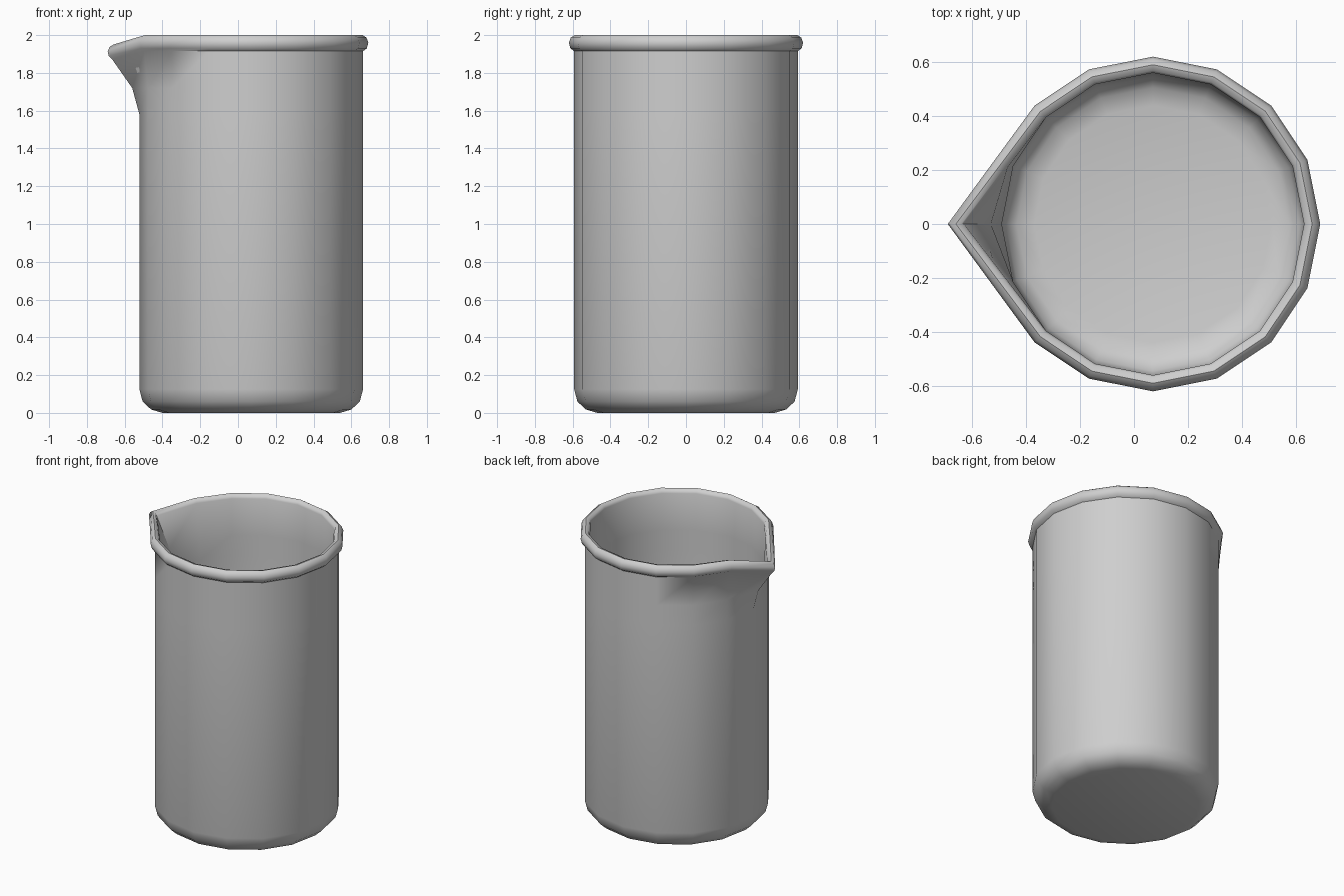
import bpy, bmesh
from math import cos, sin, pi, radians
from mathutils import Vector

cube = bpy.data.objects.get("Cube")
if cube:
    bpy.data.objects.remove(cube)

SIDES = 16
AXIS_X = 0.07            # body axis; the spout reaches further on -x
SPOUT = SIDES // 2       # index of the corner pulled out into the spout

# Closed section, outside bottom to inside floor: radius, height, spout radius, spout drop
PROFILE = [
    (0.47, 0.0, 0, 0), (0.53, 0.018, 0, 0), (0.575, 0.06, 0, 0), (0.592, 0.125, 0, 0),
    (0.592, 1.58, 0, 0), (0.592, 1.72, 0.63, 0),
    # rolled rim
    (0.592, 1.915, 0.735, 0.045), (0.612, 1.93, 0.755, 0.04), (0.62, 1.96, 0.76, 0.045),
    (0.61, 1.987, 0.75, 0.05), (0.59, 2.0, 0.73, 0.05), (0.568, 1.993, 0.71, 0.05),
    (0.56, 1.975, 0.70, 0.05),
    # inner wall and floor
    (0.56, 1.72, 0.60, 0), (0.56, 1.58, 0, 0),
    (0.56, 0.14, 0, 0), (0.545, 0.08, 0, 0), (0.505, 0.045, 0, 0), (0.44, 0.03, 0, 0),
]


def ring_points(radius, height, spout, drop):
    """One ring of corners, with the spout corner and its neighbours pulled out."""
    pts = [Vector((AXIS_X + radius * cos(2 * pi * i / SIDES),
                   radius * sin(2 * pi * i / SIDES), height)) for i in range(SIDES)]
    if spout:
        pts[SPOUT] = Vector((AXIS_X - spout, 0, height - drop))
    if drop:
        for side in (-1, 1):
            p = pts[SPOUT + 2 * side].lerp(pts[SPOUT], 0.466)
            pts[SPOUT + side] = Vector((p.x, p.y, height))
    return pts


# Beaker glass: stacked rings bridged into one shell
bm = bmesh.new()
rings = [[bm.verts.new(p) for p in ring_points(*row)] for row in PROFILE]
for low, high in zip(rings, rings[1:]):
    for i in range(SIDES):
        j = (i + 1) % SIDES
        bm.faces.new((low[i], low[j], high[j], high[i]))
bm.faces.new(rings[0][::-1])
bm.faces.new(rings[-1])
bmesh.ops.recalc_face_normals(bm, faces=bm.faces[:])
mesh = bpy.data.meshes.new("beaker")
bm.to_mesh(mesh)
bm.free()

beaker = bpy.data.objects.new("beaker", mesh)
bpy.context.collection.objects.link(beaker)

# Plain grey
grey = bpy.data.materials.new("light grey")
grey.use_nodes = True
colour = (0.62, 0.62, 0.62, 1)
grey.diffuse_color = colour
grey.node_tree.nodes["Principled BSDF"].inputs["Base Color"].default_value = colour
mesh.materials.append(grey)

# Smooth shading, keeping the spout creases sharp
bpy.ops.object.select_all(action='DESELECT')
beaker.select_set(True)
bpy.context.view_layer.objects.active = beaker
bpy.ops.object.shade_smooth_by_angle(angle=radians(50))
